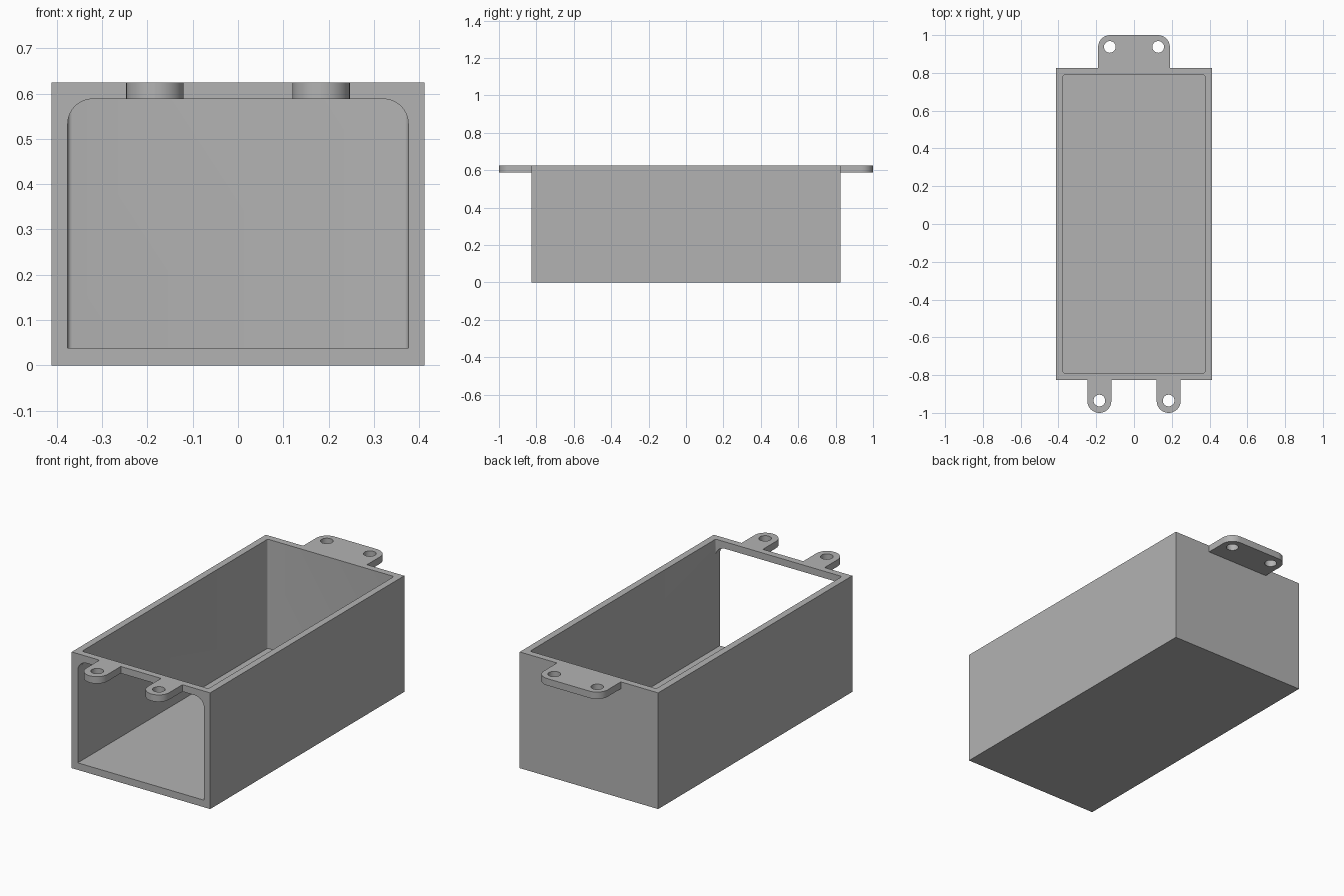
import bpy, bmesh, math
from mathutils import Vector

if "Cube" in bpy.data.objects:
    bpy.data.objects.remove(bpy.data.objects["Cube"])

HX, HY, H = 0.412, 0.825, 0.625   # outer half width, half length, height
W = 0.036                         # wall thickness
IX, IY = HX - W, HY - W

grey = bpy.data.materials.new("grey plastic")
grey.diffuse_color = (0.45, 0.45, 0.45, 1)
grey.use_nodes = True
grey.node_tree.nodes["Principled BSDF"].inputs["Base Color"].default_value = grey.diffuse_color


def rounded(x0, x1, y0, y1, radii, steps=10):
    """Rectangle outline; radii for lower-left, lower-right, upper-right, upper-left."""
    corners = [(x0, y0, 1, 1), (x1, y0, -1, 1), (x1, y1, -1, -1), (x0, y1, 1, -1)]
    pts = []
    for i, ((x, y, sx, sy), r) in enumerate(zip(corners, radii)):
        if r == 0:
            pts.append((x, y))
            continue
        for k in range(steps + 1):
            a = math.pi * (1 + i / 2) + math.pi / 2 * k / steps
            pts.append((x + sx * r + r * math.cos(a), y + sy * r + r * math.sin(a)))
    return pts


def prism(name, pts, lo, hi, upright=False):
    """Extrude an outline along z, or along y when upright."""
    bm = bmesh.new()
    place = (lambda u, v, d: (u, d, v)) if upright else (lambda u, v, d: (u, v, d))
    face = bm.faces.new([bm.verts.new(place(u, v, lo)) for u, v in pts])
    ext = bmesh.ops.extrude_face_region(bm, geom=[face])
    verts = [g for g in ext["geom"] if isinstance(g, bmesh.types.BMVert)]
    bmesh.ops.translate(bm, verts=verts, vec=Vector(place(0, 0, hi - lo)))
    bmesh.ops.recalc_face_normals(bm, faces=bm.faces)
    mesh = bpy.data.meshes.new(name)
    bm.to_mesh(mesh)
    bm.free()
    mesh.materials.append(grey)
    ob = bpy.data.objects.new(name, mesh)
    bpy.context.collection.objects.link(ob)
    return ob


def combine(target, tool, operation):
    mod = target.modifiers.new("combine", 'BOOLEAN')
    mod.operation, mod.solver, mod.object = operation, 'EXACT', tool
    bpy.context.view_layer.objects.active = target
    bpy.ops.object.modifier_apply(modifier=mod.name)
    bpy.data.objects.remove(tool)


# Outer shell
case = prism("open_case", rounded(-HX, HX, -HY, HY, [0] * 4), 0, H)

# Mounting tabs: one wide at the back, two narrow at the front, flush with the rim
R, TAB_Z = 0.0635, H - 0.037
combine(case, prism("back_tab", rounded(-0.19, 0.19, HY - 0.02, 1, (0, 0, R, R)), TAB_Z, H), 'UNION')
for s in (-1, 1):
    c = s * 0.1835
    tab = prism("front_tab", rounded(c - R, c + R, -1, -HY + 0.02, (R * 0.999, R * 0.999, 0, 0)), TAB_Z, H)
    combine(case, tab, 'UNION')

# Cavity, open at the top
combine(case, prism("cavity", rounded(-IX, IX, -IY, IY, [0.01] * 4, 4), 0.038, H + 0.1), 'DIFFERENCE')

# Front opening with rounded upper corners
opening = rounded(-IX, IX, 0.038, 0.588, (0, 0, 0.055, 0.055))
combine(case, prism("front_opening", opening, -HY - 0.02, -IY + 0.05, True), 'DIFFERENCE')

# Screw holes
HOLE = 0.031
for s in (-1, 1):
    for x, y in ((s * 0.128, 0.9375), (s * 0.1835, -0.9345)):
        circle = [(x + HOLE * math.cos(k * math.tau / 32), y + HOLE * math.sin(k * math.tau / 32))
                  for k in range(32)]
        combine(case, prism("screw_hole", circle, TAB_Z - 0.1, H + 0.1), 'DIFFERENCE')

# Smooth the curves, keep the edges sharp
bpy.ops.object.select_all(action='DESELECT')
case.select_set(True)
bpy.context.view_layer.objects.active = case
bpy.ops.object.shade_smooth_by_angle(angle=math.radians(30))
